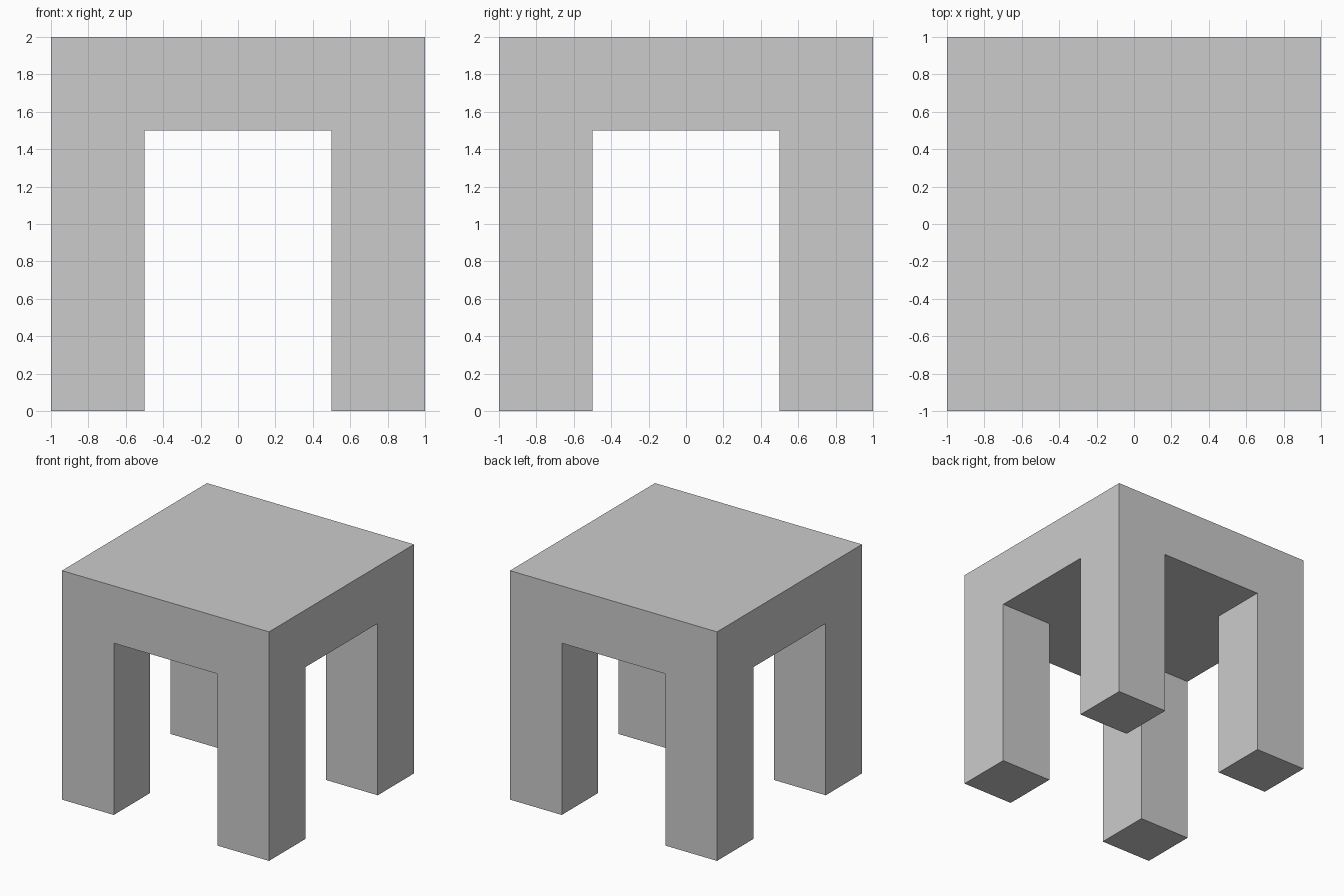
import bpy, bmesh
from mathutils import Matrix

if "Cube" in bpy.data.objects:
    bpy.data.objects.remove(bpy.data.objects["Cube"])

HALF, INNER = 1.0, 0.5          # half width of the top, inner side of the legs
TOP_Z, UNDER_Z = 2.0, 1.5       # top and underside of the slab

bm = bmesh.new()

# Table top slab
bmesh.ops.create_cube(bm, size=1, matrix=Matrix.Translation((0, 0, (TOP_Z + UNDER_Z) / 2))
                      @ Matrix.Diagonal((2 * HALF, 2 * HALF, TOP_Z - UNDER_Z, 1)))

# Cuts along the inner sides of the legs
for normal in ((1, 0, 0), (0, 1, 0)):
    for d in (-INNER, INNER):
        bmesh.ops.bisect_plane(bm, geom=bm.verts[:] + bm.edges[:] + bm.faces[:],
                               plane_co=[d * n for n in normal], plane_no=normal)

# Four legs, extruded from the corner faces of the underside
bm.normal_update()
corners = []
for f in bm.faces:
    c = f.calc_center_median()
    if f.normal.z < -0.9 and abs(c.x) > INNER and abs(c.y) > INNER:
        corners.append(f)
legs = bmesh.ops.extrude_discrete_faces(bm, faces=corners)["faces"]
for f in legs:
    bmesh.ops.translate(bm, verts=f.verts[:], vec=(0, 0, -UNDER_Z))

# Clean up flat seams
bmesh.ops.remove_doubles(bm, verts=bm.verts[:], dist=1e-5)
bmesh.ops.dissolve_limit(bm, angle_limit=0.01, verts=bm.verts[:], edges=bm.edges[:])
bmesh.ops.recalc_face_normals(bm, faces=bm.faces[:])

mesh = bpy.data.meshes.new("table")
bm.to_mesh(mesh)
bm.free()
bpy.context.collection.objects.link(bpy.data.objects.new("table", mesh))
